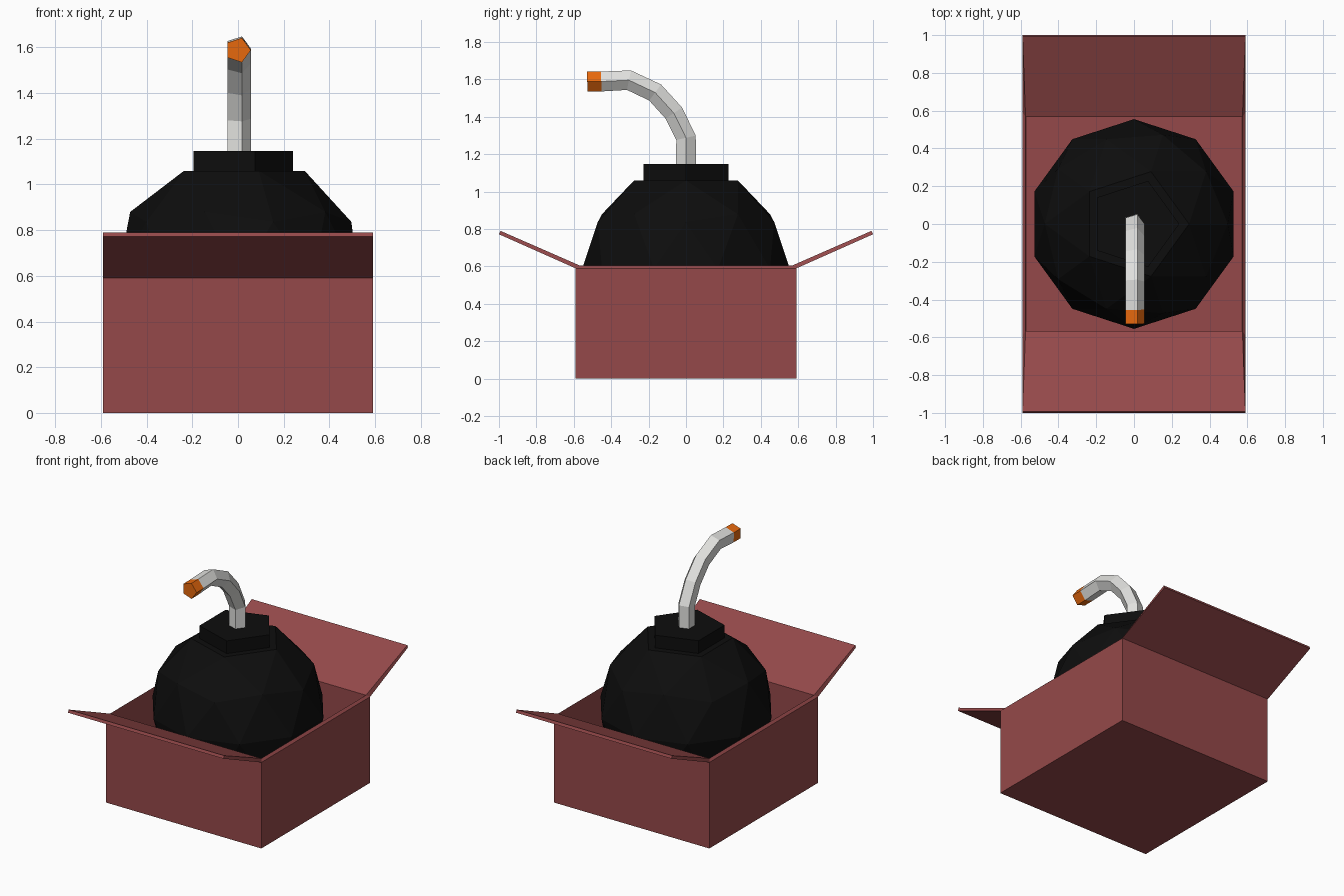
import bpy, bmesh
from math import cos, sin, tau
from mathutils import Vector

if "Cube" in bpy.data.objects:
    bpy.data.objects.remove(bpy.data.objects["Cube"])


def material(name, rgb):
    m = bpy.data.materials.new(name)
    m.diffuse_color = (*rgb, 1)
    m.use_nodes = True
    m.node_tree.nodes["Principled BSDF"].inputs["Base Color"].default_value = m.diffuse_color
    return m


CARD = material("red cardboard", (0.30, 0.066, 0.068))
BLACK = material("black iron", (0.004, 0.004, 0.004))
CORD = material("pale cord", (0.75, 0.75, 0.73))
EMBER = material("orange ember", (0.80, 0.14, 0.004))


def add_object(name, bm, *mats):
    me = bpy.data.meshes.new(name)
    bm.to_mesh(me)
    bm.free()
    ob = bpy.data.objects.new(name, me)
    bpy.context.collection.objects.link(ob)
    for m in mats:
        me.materials.append(m)
    return ob


# Open box with front and back flaps: one sheet, thickened inwards
w, h = 0.59, 0.59
corners = [(-w, -w), (w, -w), (w, w), (-w, w)]
bm = bmesh.new()
low = [bm.verts.new((x, y, 0)) for x, y in corners]
top = [bm.verts.new((x, y, h)) for x, y in corners]
bm.faces.new(low[::-1])
for i in range(4):
    j = (i + 1) % 4
    bm.faces.new((low[i], low[j], top[j], top[i]))
for i, y in ((0, -1), (2, 1)):
    a, b = top[i], top[i + 1]
    bm.faces.new((a, b, bm.verts.new((b.co.x, y, 0.772)), bm.verts.new((a.co.x, y, 0.772))))
box = add_object("open_box", bm, CARD)
solid = box.modifiers.new("card thickness", 'SOLIDIFY')
solid.thickness = 0.02
solid.offset = -1
solid.use_even_offset = True

# Round body: low-poly ball with a flattened top
bm = bmesh.new()
bmesh.ops.create_icosphere(bm, subdivisions=2, radius=0.555)
bmesh.ops.translate(bm, verts=bm.verts, vec=(0, 0, 0.588))
pole = max(bm.verts, key=lambda v: v.co.z)
pole.co.z = 1.06
bmesh.ops.dissolve_verts(bm, verts=[pole])
add_object("round_body", bm, BLACK)


def sweep(bm, path, radius, sides=5):
    """Five-sided tube along a path of (y, z) points, closed at both ends."""
    pts = [Vector((0, y, z)) for y, z in path]
    side = Vector((1, 0, 0))
    rings = []
    for i, p in enumerate(pts):
        t = (pts[min(i + 1, len(pts) - 1)] - pts[max(i - 1, 0)]).normalized()
        n = t.cross(side)
        rings.append([bm.verts.new(p + radius * (cos(tau * k / sides) * side + sin(tau * k / sides) * n))
                      for k in range(sides)])
    for a, b in zip(rings, rings[1:]):
        for k in range(sides):
            j = (k + 1) % sides
            bm.faces.new((a[k], a[j], b[j], b[k]))
    bm.faces.new(rings[0][::-1])
    bm.faces.new(rings[-1])
    bmesh.ops.recalc_face_normals(bm, faces=bm.faces)


# Five-sided collar on the flat top
bm = bmesh.new()
sweep(bm, [(0, 1.055), (0, 1.147)], 0.24)
add_object("collar", bm, BLACK)

# Bent fuse, with the end section coloured as the burning tip
bm = bmesh.new()
sweep(bm, [(0, 1.13), (0, 1.288), (-0.065, 1.42), (-0.165, 1.53),
           (-0.305, 1.596), (-0.453, 1.589), (-0.528, 1.588)], 0.056)
for f in bm.faces:
    f.material_index = int(f.calc_center_median().y < -0.46)
add_object("fuse", bm, CORD, EMBER)
